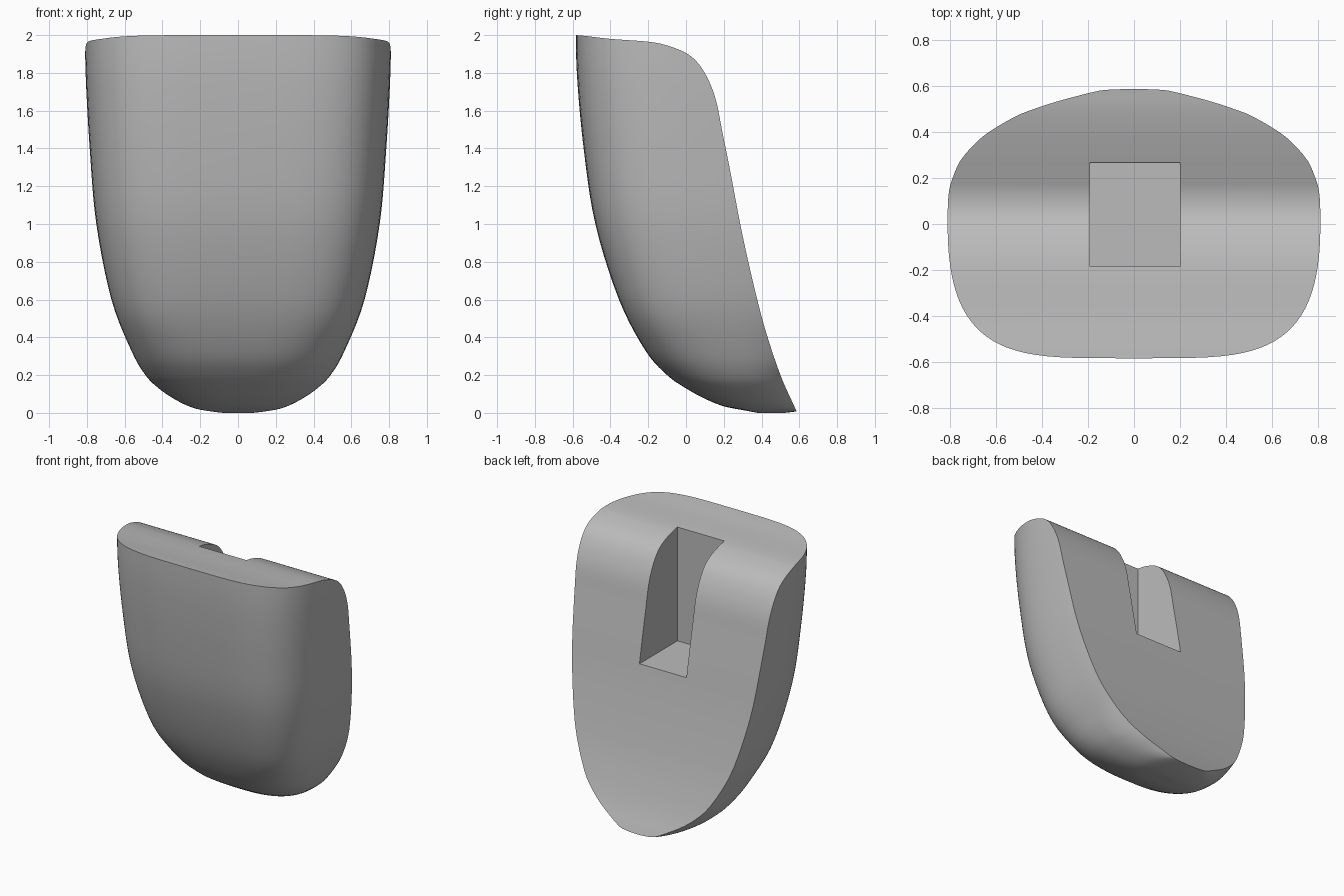
import bpy, bmesh, math

if "Cube" in bpy.data.objects:
    bpy.data.objects.remove(bpy.data.objects["Cube"])

grey = bpy.data.materials.new("plain grey")
grey.use_nodes = True
colour = (0.5, 0.5, 0.5, 1)
grey.diffuse_color = colour
grey.node_tree.nodes["Principled BSDF"].inputs["Base Color"].default_value = colour


def smooth_path(points, steps):
    """Pass a Catmull-Rom curve through points of any dimension."""
    result = []
    last = len(points) - 1
    for i in range(last):
        a, b = points[max(i - 1, 0)], points[i]
        c, d = points[i + 1], points[min(i + 2, last)]
        for s in range(steps):
            t = s / steps
            result.append(tuple(
                q + t / 2 * (r - p + t * (2 * p - 5 * q + 4 * r - u + t * (3 * (q - r) + u - p)))
                for p, q, r, u in zip(a, b, c, d)))
    return result + [points[-1]]


def loft(name, rings):
    """Join closed rings of points into a solid."""
    bm = bmesh.new()
    loops = [[bm.verts.new(p) for p in ring] for ring in rings]
    for low, high in zip(loops, loops[1:]):
        for i in range(len(low)):
            bm.faces.new((low[i - 1], low[i], high[i], high[i - 1]))
    bm.faces.new(loops[0])
    bm.faces.new(loops[-1])
    bmesh.ops.recalc_face_normals(bm, faces=bm.faces)
    mesh = bpy.data.meshes.new(name)
    bm.to_mesh(mesh)
    bm.free()
    obj = bpy.data.objects.new(name, mesh)
    bpy.context.collection.objects.link(obj)
    mesh.materials.append(grey)
    return obj


def power(value, exponent):
    return math.copysign(abs(value) ** exponent, value)


def section(z, width, front, middle, back):
    """Boxy rounded front half, elliptical rear half."""
    box = min(max(z / 0.5, 0), 1)
    ring = []
    for i in range(SIDES):
        angle = math.tau * i / SIDES
        c, s = math.cos(angle), math.sin(angle)
        if s < 0:
            x = width * power(c, 2 / (2.3 + 1.9 * box))
            y = middle + (middle - front) * power(s, 2 / (2.2 + box))
        else:
            x, y = width * c, middle + back * s
        ring.append((x, y, z))
    return ring


def cut(target, tool, operation):
    mod = target.modifiers.new(tool.name, 'BOOLEAN')
    mod.operation = operation
    mod.solver = 'EXACT'
    mod.object = tool
    bpy.context.view_layer.objects.active = target
    bpy.ops.object.modifier_apply(modifier=mod.name)
    bpy.data.objects.remove(tool)


SIDES = 96

# Rounded shell: height, half width, front, widest depth, rear reach
stations = [
    (0, 0.08, 0.38, 0.44, 0.08), (0.015, 0.19, 0.3, 0.4, 0.23),
    (0.035, 0.26, 0.2, 0.38, 0.26), (0.075, 0.34, 0.1, 0.35, 0.3),
    (0.13, 0.42, 0, 0.32, 0.36), (0.2, 0.49, -0.1, 0.3, 0.42),
    (0.33, 0.565, -0.215, 0.27, 0.6), (0.6, 0.67, -0.355, 0.22, 0.9),
    (1, 0.75, -0.48, 0.17, 1), (1.4, 0.785, -0.542, 0.14, 1),
    (1.8, 0.807, -0.578, 0.12, 1), (2.1, 0.812, -0.583, 0.12, 1)]
body = loft("shell_body", [section(*st) for st in smooth_path(stations, 5)])

# Side profile that shapes the top and the sloping back
slope = [(-0.8, 2.01), (-0.58, 2), (-0.4, 1.98), (-0.2, 1.965), (-0.1, 1.945),
         (0, 1.905), (0.065, 1.85), (0.12, 1.76), (0.16, 1.65), (0.19, 1.5),
         (0.24, 1.25), (0.293, 0.97), (0.36, 0.67), (0.42, 0.44), (0.5, 0.2),
         (0.58, 0.02), (0.7, -0.25)]
profile = smooth_path(slope, 5) + [(-0.8, -0.25)]
cut(body, loft("side_profile", [[(x, y, z) for y, z in profile] for x in (-1, 1)]),
    'INTERSECT')

# Square slot, open to the top and back
slot = [(-0.19, -0.185), (0.2, -0.185), (0.2, 0.6), (-0.19, 0.6)]
cut(body, loft("slot", [[(x, y, z) for x, y in slot] for z in (1.11, 2.3)]), 'DIFFERENCE')

# Smooth curves with crisp cut edges
bpy.ops.object.select_all(action='DESELECT')
body.select_set(True)
bpy.context.view_layer.objects.active = body
bpy.ops.object.shade_smooth_by_angle(angle=math.radians(30))
